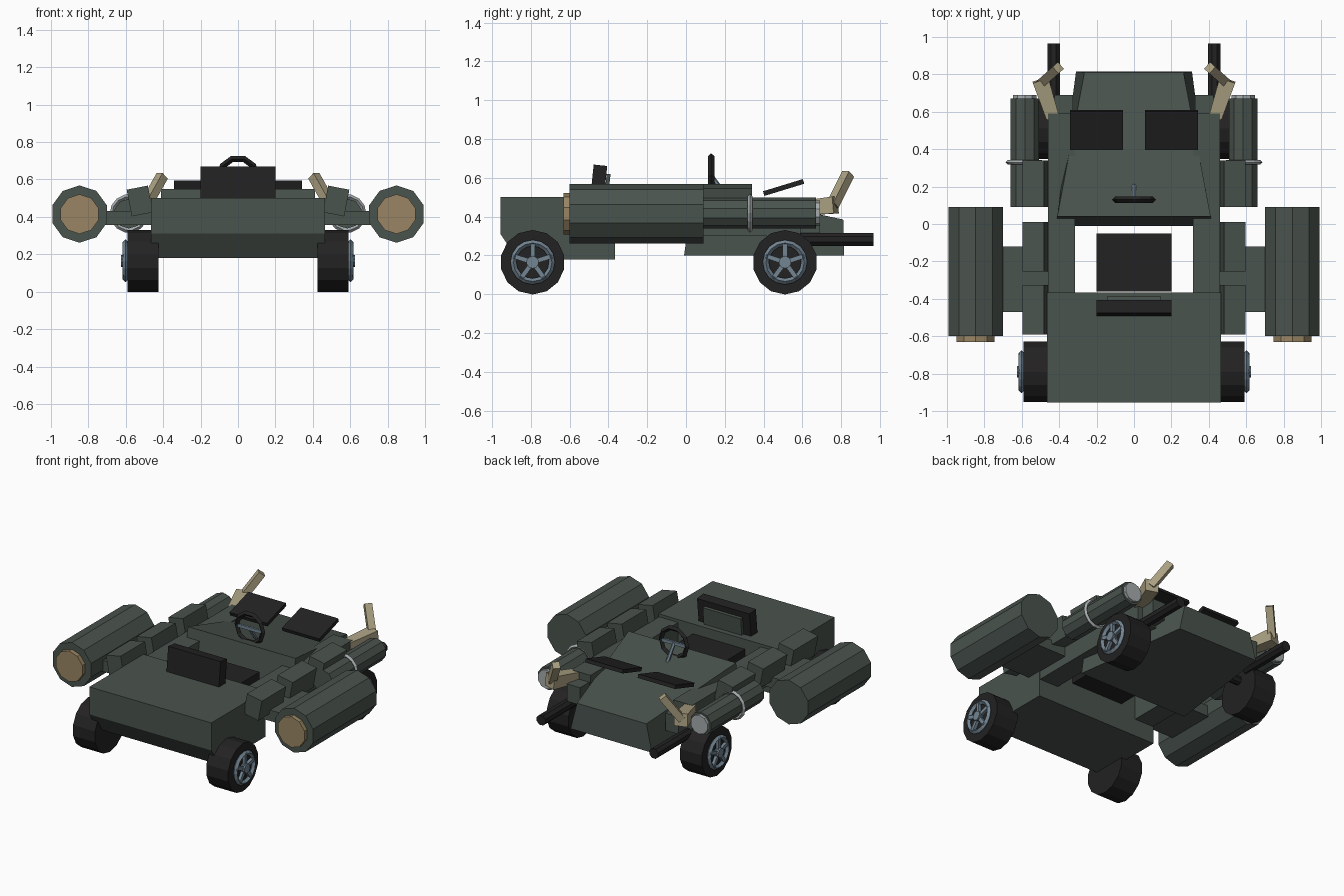
import bpy, bmesh, math
from mathutils import Vector, Matrix, Euler

if "Cube" in bpy.data.objects:
    bpy.data.objects.remove(bpy.data.objects["Cube"])


def material(name, rgb):
    m = bpy.data.materials.new(name)
    m.diffuse_color = (*rgb, 1)
    m.use_nodes = True
    m.node_tree.nodes["Principled BSDF"].inputs["Base Color"].default_value = m.diffuse_color
    return m


GREEN = material("army green", (0.068, 0.087, 0.075))
BLACK = material("rubber black", (0.017, 0.016, 0.016))
TAN = material("tank cap tan", (0.32, 0.235, 0.125))
SAND = material("arm sand", (0.40, 0.35, 0.22))
STEEL = material("blue grey steel", (0.17, 0.235, 0.29))
SILVER = material("silver", (0.38, 0.41, 0.42))


def finish(name, bm, mat):
    bmesh.ops.recalc_face_normals(bm, faces=bm.faces)
    me = bpy.data.meshes.new(name)
    bm.to_mesh(me)
    bm.free()
    me.materials.append(mat)
    ob = bpy.data.objects.new(name, me)
    bpy.context.collection.objects.link(ob)
    return ob


def box(name, center, size, mat, rot=(0, 0, 0)):
    bm = bmesh.new()
    m = Matrix.LocRotScale(Vector(center), Euler([math.radians(a) for a in rot]), Vector(size))
    bmesh.ops.create_cube(bm, size=1, matrix=m)
    return finish(name, bm, mat)


def rod(name, a, b, r, mat, sides=10, r2=None, spin=0):
    """Cylinder or cone from a to b."""
    a, b = Vector(a), Vector(b)
    d = b - a
    bm = bmesh.new()
    m = (Matrix.Translation((a + b) / 2) @ d.to_track_quat('Z', 'Y').to_matrix().to_4x4()
         @ Matrix.Rotation(math.radians(spin), 4, 'Z'))
    bmesh.ops.create_cone(bm, cap_ends=True, segments=sides, radius1=r,
                          radius2=r if r2 is None else r2, depth=d.length, matrix=m)
    return finish(name, bm, mat)


def ring(name, center, axis, R, r, mat, sides=12, minor=4):
    bpy.ops.mesh.primitive_torus_add(
        major_segments=sides, minor_segments=minor, major_radius=R, minor_radius=r,
        location=center, rotation=Vector(axis).to_track_quat('Z', 'Y').to_euler())
    ob = bpy.context.object
    ob.name = name
    ob.data.materials.append(mat)
    return ob


def prism_x(name, profile, half, mat):
    """Extrude a (y, z) profile across x."""
    bm = bmesh.new()
    f = bm.faces.new([bm.verts.new((-half, y, z)) for y, z in profile])
    ext = bmesh.ops.extrude_face_region(bm, geom=[f])
    vs = [v for v in ext["geom"] if isinstance(v, bmesh.types.BMVert)]
    bmesh.ops.translate(bm, verts=vs, vec=(2 * half, 0, 0))
    return finish(name, bm, mat)


# Engine deck with undercut end
prism_x("engine_deck", [(-0.955, 0.5), (-0.955, 0.31), (-0.87, 0.18),
                        (-0.365, 0.18), (-0.365, 0.5)], 0.465, GREEN)

# Tapered nose: four corners per end
bm = bmesh.new()
ends = [[(-0.42, -0.01, 0.2), (0.42, -0.01, 0.2), (0.41, 0.04, 0.55), (-0.41, 0.04, 0.55)],
        [(-0.31, 0.815, 0.2), (0.31, 0.815, 0.2), (0.265, 0.81, 0.385), (-0.265, 0.81, 0.385)]]
a, b = [[bm.verts.new(p) for p in e] for e in ends]
bm.faces.new(a)
bm.faces.new(b)
for i in range(4):
    j = (i + 1) % 4
    bm.faces.new((a[i], a[j], b[j], b[i]))
finish("nose", bm, GREEN)

# Seat
box("seat_cushion", (0, -0.205, 0.4), (0.4, 0.31, 0.07), BLACK)
box("seat_back", (0, -0.45, 0.575), (0.4, 0.07, 0.18), BLACK, (-6, 0, 0))
box("seat_back_panel", (0, -0.405, 0.56), (0.29, 0.02, 0.12), GREEN, (-6, 0, 0))

# Steering
ring("steering_wheel", (0, 0.13, 0.615), (0, 1, 0), 0.1, 0.017, BLACK, 10)
rod("steering_column", (0, 0.21, 0.5), (0, 0.13, 0.61), 0.012, STEEL, 6)
box("steering_spoke", (0, 0.13, 0.612), (0.19, 0.015, 0.022), STEEL)

for s, side in ((-1, "left"), (1, "right")):
    def n(part):
        return side + "_" + part

    # Hull side rail and front fender
    box(n("side_rail"), (s * 0.388, 0.11, 0.39), (0.145, 0.96, 0.18), GREEN)
    box(n("front_fender"), (s * 0.375, 0.635, 0.37), (0.1, 0.11, 0.12), GREEN)

    # Windscreen plate
    box(n("screen_plate"), (s * 0.2, 0.503, 0.55), (0.285, 0.215, 0.025), BLACK, (17, 0, 0))

    # Tilted stowage boxes
    for i, (y0, y1) in enumerate(((-0.59, -0.325), (-0.255, 0.01), (0.09, 0.34))):
        box(n("stowage_box_%d" % (i + 1)), (s * 0.525, (y0 + y1) / 2, 0.485),
            (0.115, y1 - y0, 0.145), GREEN, (0, s * 11, 0))

    # Large tank with cap and bracket
    box(n("tank_bracket"), (s * 0.6, -0.295, 0.395), (0.28, 0.35, 0.075), GREEN)
    rod(n("tank"), (s * 0.847, -0.6, 0.415), (s * 0.847, 0.09, 0.415), 0.153, GREEN, 10, spin=0)
    rod(n("tank_cap"), (s * 0.847, -0.63, 0.415), (s * 0.847, -0.6, 0.415), 0.106, TAN, 10)

    # Thruster pod with ring and end disc
    rod(n("pod"), (s * 0.583, 0.09, 0.418), (s * 0.583, 0.67, 0.418), 0.08, GREEN, 10)
    rod(n("pod_end"), (s * 0.583, 0.67, 0.418), (s * 0.583, 0.69, 0.418), 0.066, SILVER, 10)
    ring(n("pod_ring"), (s * 0.583, 0.33, 0.418), (0, 1, 0), 0.09, 0.013, SILVER, 14)

    # Barrel
    rod(n("barrel"), (s * 0.43, 0.58, 0.283), (s * 0.43, 0.965, 0.283), 0.036, BLACK, 8, spin=22.5)

    # Jointed arm
    rod(n("lower_arm"), (s * 0.435, 0.57, 0.44), (s * 0.5, 0.77, 0.46), 0.05, SAND, 4,
        r2=0.062, spin=45)
    rod(n("upper_arm"), (s * 0.495, 0.755, 0.46), (s * 0.405, 0.835, 0.62), 0.034, SAND, 4, spin=45)

    # Wheels: tyre, rim, star spokes, hub
    for y, end in ((-0.79, "engine_end"), (0.51, "nose_end")):
        w = n(end)
        rod(w + "_tyre", (s * 0.425, y, 0.165), (s * 0.592, y, 0.165), 0.166, BLACK, 14)
        ring(w + "_rim", (s * 0.602, y, 0.165), (1, 0, 0), 0.099, 0.016, STEEL, 16)
        rod(w + "_hub", (s * 0.59, y, 0.165), (s * 0.625, y, 0.165), 0.032, STEEL, 10)
        for k in range(5):
            t = math.pi / 2 + k * math.tau / 5
            c, q = math.cos(t), math.sin(t)
            box(w + "_spoke_%d" % (k + 1), (s * 0.604, y + 0.06 * c, 0.165 + 0.06 * q),
                (0.02, 0.085, 0.024), STEEL, (math.degrees(t), 0, 0))
    # Axles
    rod(n("front_axle"), (s * 0.2, 0.51, 0.23), (s * 0.43, 0.51, 0.23), 0.03, BLACK, 8)
